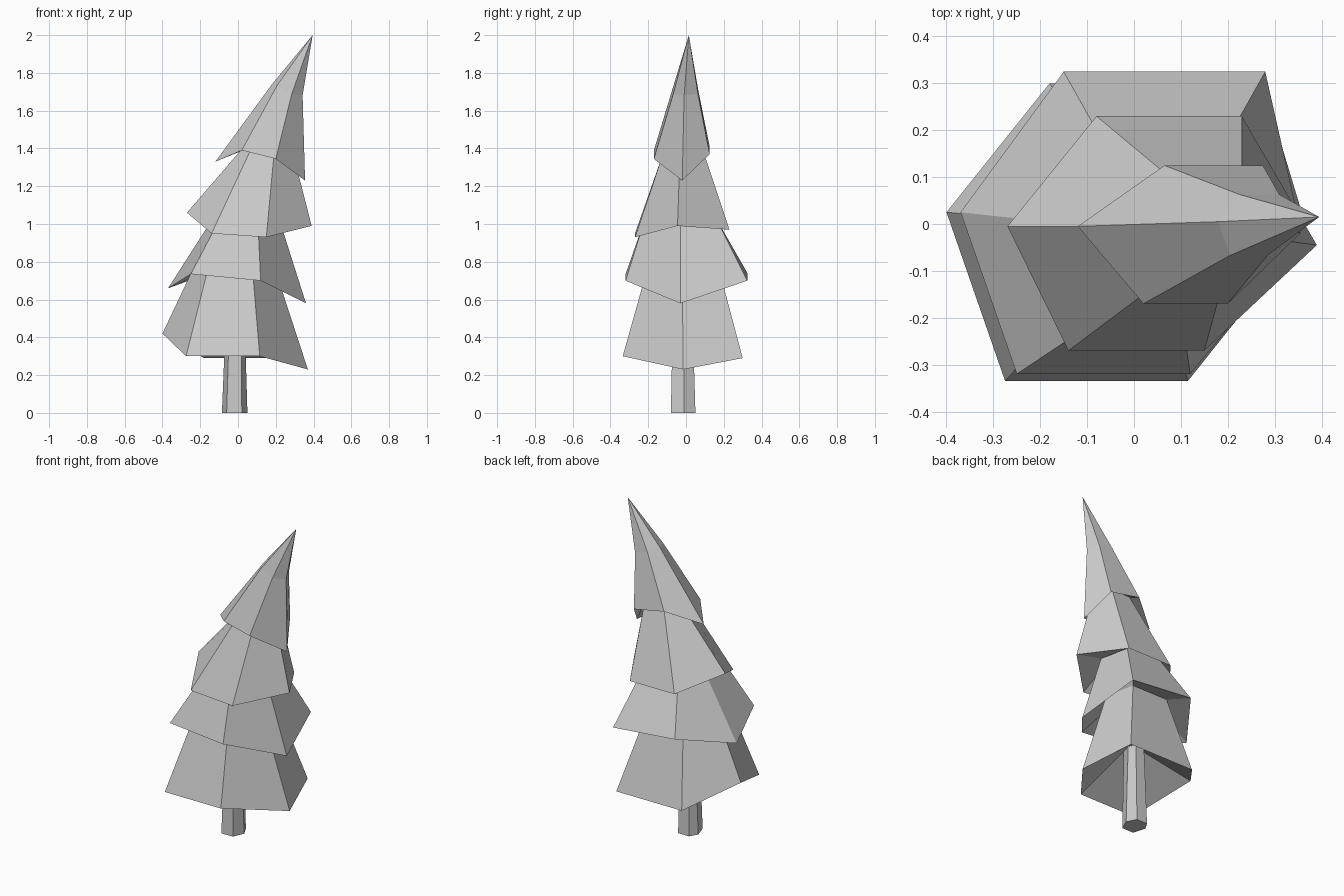
import bpy
import bmesh

cube = bpy.data.objects.get("Cube")
if cube:
    bpy.data.objects.remove(cube, do_unlink=True)

grey = bpy.data.materials.new("matte_grey")
grey.use_nodes = True
colour = (0.6, 0.6, 0.6, 1)
grey.diffuse_color = colour
grey.node_tree.nodes["Principled BSDF"].inputs["Base Color"].default_value = colour


def loft(name, rings, tip=None, cap=False):
    """Join six-sided rings, listed bottom to top, and close them at an optional tip."""
    bm = bmesh.new()
    loops = [[bm.verts.new(p) for p in ring] for ring in rings]
    for low, high in zip(loops, loops[1:]):
        for i in range(6):
            j = (i + 1) % 6
            bm.faces.new((low[i], low[j], high[j], high[i]))
    if tip:
        point = bm.verts.new(tip)
        top = loops[-1]
        for i in range(6):
            bm.faces.new((top[i], top[(i + 1) % 6], point))
    if cap:
        bm.faces.new(loops[0][::-1])
    mesh = bpy.data.meshes.new(name)
    bm.to_mesh(mesh)
    bm.free()
    mesh.materials.append(grey)
    obj = bpy.data.objects.new(name, mesh)
    bpy.context.collection.objects.link(obj)
    return obj


def ring(xs, y_left, y_front, y_right, y_back, zs):
    """Corners run left end, two front, right end, two back as seen from the front."""
    ys = (y_left, y_front, y_front, y_right, y_back, y_back)
    if not isinstance(zs, tuple):
        zs = (zs,) * 6
    return list(zip(xs, ys, zs))


# Trunk
trunk_base = ring((-.085, -.06, .02, .05, .02, -.055), 0, -.08, -.01, .05, 0)
trunk_top = ring((-.065, -.045, .018, .035, .015, -.045), 0, -.07, -.01, .035, .5)
loft("trunk", [trunk_base, trunk_top], cap=True)

# Drooping skirt and narrow neck of each foliage tier
skirt_1 = ring((-.4, -.275, .115, .37, .275, -.18), .025, -.335, -.015, .3,
               (.42, .3, .3, .23, .29, .29))
neck_1 = ring((-.23, -.155, .075, .19, .15, -.1), .01, -.2, -.02, .17, .78)
skirt_2 = ring((-.37, -.25, .12, .36, .28, -.15), .025, -.32, -.03, .325,
               (.66, .735, .7, .58, .7, .74))
neck_2 = ring((-.14, -.1, .105, .22, .19, -.06), 0, -.22, -.03, .165, 1.02)
skirt_3 = ring((-.27, -.14, .15, .39, .23, -.08), -.005, -.27, -.045, .23,
               (1.06, .95, .93, .99, .97, .97))
neck_3 = ring((.04, .08, .195, .28, .23, .1), -.005, -.105, -.03, .08, 1.42)
skirt_4 = ring((-.12, .02, .2, .355, .275, .065), -.005, -.17, -.02, .125,
               (1.33, 1.39, 1.345, 1.23, 1.37, 1.41))
bend = ring((.18, .205, .285, .342, .31, .225), .005, -.067, -.01, .063,
            (1.74, 1.73, 1.69, 1.68, 1.69, 1.72))

# Each tier starts with its underside, then its outer wall
loft("foliage_bottom", [trunk_top, skirt_1, neck_1])
loft("foliage_lower_middle", [neck_1, skirt_2, neck_2])
loft("foliage_upper_middle", [neck_2, skirt_3, neck_3])
loft("foliage_top", [neck_3, skirt_4, bend], tip=(.395, .015, 2))
